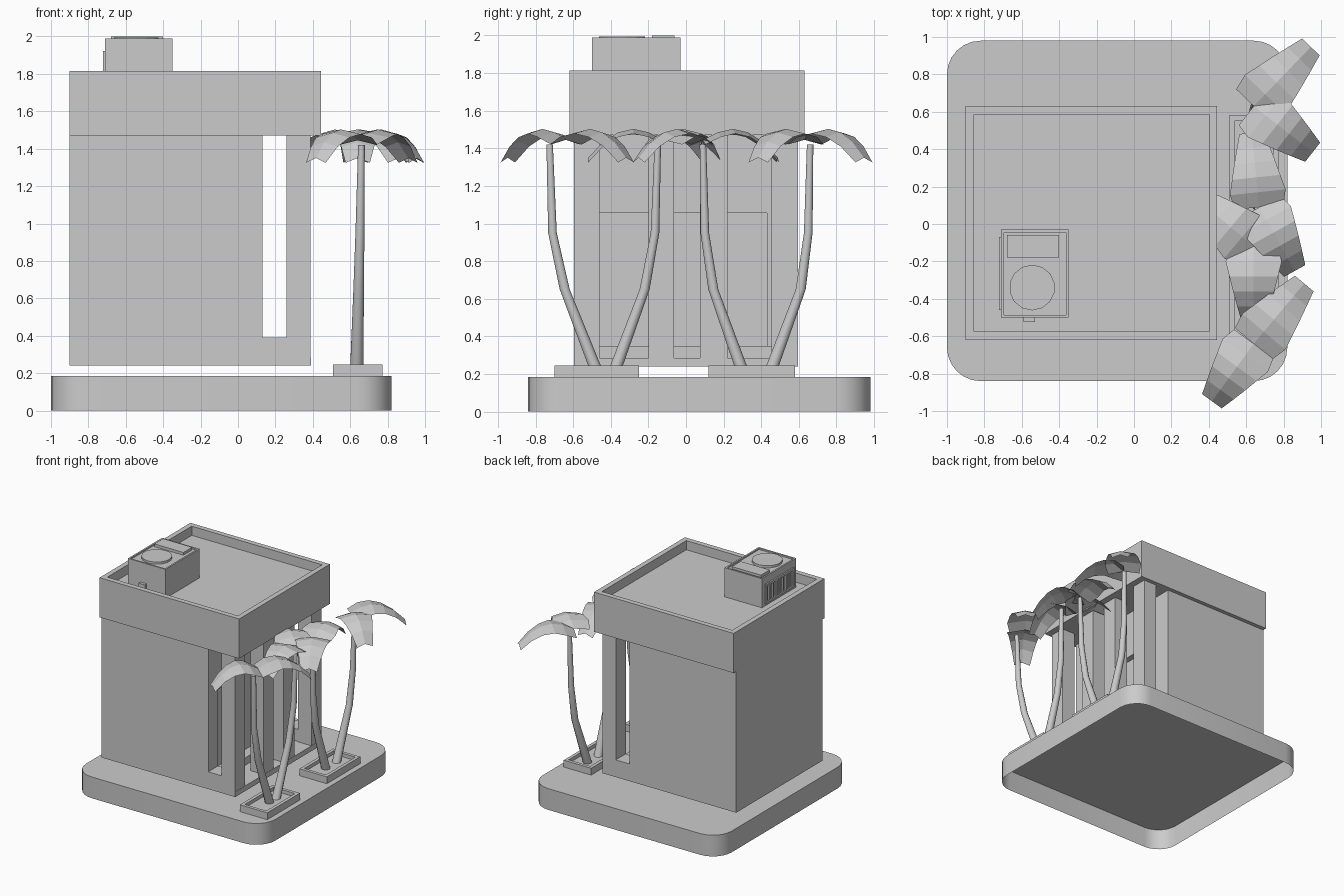
import bpy, bmesh
from math import sin, cos, pi, radians
from mathutils import Vector

if "Cube" in bpy.data.objects:
    bpy.data.objects.remove(bpy.data.objects["Cube"])


def finish(bm, name, normals=True):
    if normals:
        bmesh.ops.recalc_face_normals(bm, faces=bm.faces[:])
    me = bpy.data.meshes.new(name)
    bm.to_mesh(me)
    bm.free()
    ob = bpy.data.objects.new(name, me)
    bpy.context.collection.objects.link(ob)
    return ob


def smooth(ob, angle=35):
    bpy.ops.object.select_all(action='DESELECT')
    ob.select_set(True)
    bpy.context.view_layer.objects.active = ob
    bpy.ops.object.shade_smooth_by_angle(angle=radians(angle))


def box_bm(x0, x1, y0, y1, z0, z1):
    bm = bmesh.new()
    bmesh.ops.create_cube(bm, size=1)
    for v in bm.verts:
        v.co = ((x0 + x1) / 2 + v.co.x * (x1 - x0),
                (y0 + y1) / 2 + v.co.y * (y1 - y0),
                (z0 + z1) / 2 + v.co.z * (z1 - z0))
    return bm


def box(name, *dims):
    return finish(box_bm(*dims), name)


def tray(name, dims, rim, depth):
    """Box whose top is inset by a rim and sunk by a depth."""
    bm = box_bm(*dims)
    bm.normal_update()
    top = max(bm.faces, key=lambda f: f.calc_center_median().z)
    bmesh.ops.inset_region(bm, faces=[top], thickness=rim)
    res = bmesh.ops.extrude_face_region(bm, geom=[top])
    for v in [g for g in res['geom'] if isinstance(g, bmesh.types.BMVert)]:
        v.co.z -= depth
    if top.is_valid:
        bm.faces.remove(top)
    return finish(bm, name)


# Rounded plinth, open underneath
bm = bmesh.new()
pts = []
r = 0.18
for cx, cy, a0 in ((0.64, 0.80, 0), (-0.82, 0.80, 90), (-0.82, -0.66, 180), (0.64, -0.66, 270)):
    for i in range(7):
        a = radians(a0 + 15 * i)
        pts.append((cx + r * cos(a), cy + r * sin(a)))
low = [bm.verts.new((x, y, 0)) for x, y in pts]
high = [bm.verts.new((x, y, 0.185)) for x, y in pts]
bm.faces.new(high)
for i in range(len(pts)):
    j = (i + 1) % len(pts)
    bm.faces.new((low[i], low[j], high[j], high[i]))
smooth(finish(bm, "plinth"))

# Main block with a recessed entrance wall
box("main_block", -0.9, 0.08, -0.595, 0.595, 0.24, 1.47)
box("entrance_wall_left", 0.08, 0.13, -0.595, -0.46, 0.24, 1.47)
box("entrance_wall_right", 0.08, 0.13, 0.43, 0.595, 0.24, 1.47)
box("entrance_lintel", 0.08, 0.13, -0.46, 0.43, 1.055, 1.47)
box("entrance_step", 0.08, 0.17, -0.46, 0.46, 0.24, 0.35)

# Porch floor, end curbs and columns
box("porch_floor", 0.13, 0.39, -0.595, 0.595, 0.24, 0.285)
for s in (-1, 1):
    y0, y1 = sorted((s * 0.46, s * 0.595))
    box("porch_curb", 0.13, 0.26, y0, y1, 0.285, 0.39)
for y0, y1 in ((-0.595, -0.46), (-0.2, -0.065), (0.075, 0.22), (0.455, 0.595)):
    box("porch_column", 0.26, 0.388, y0, y1, 0.285, 1.47)

# Roof with parapet
tray("roof", (-0.9, 0.445, -0.62, 0.63, 1.47, 1.815), 0.063, 0.08)

# Rooftop air unit
tray("air_unit", (-0.71, -0.35, -0.5, -0.03, 1.735, 1.988), 0.02, 0.012)
box("air_unit_vent", -0.68, -0.4, -0.18, -0.06, 1.97, 2.0)
box("air_unit_pipe_box", -0.59, -0.53, -0.525, -0.5, 1.76, 1.815)
bm = bmesh.new()
bmesh.ops.create_cone(bm, cap_ends=True, segments=14, radius1=0.122, radius2=0.122, depth=0.03)
bmesh.ops.translate(bm, verts=bm.verts, vec=(-0.545, -0.34, 1.98))
finish(bm, "air_unit_fan")
for z in (1.755, 1.905):
    box("grille_rail", -0.722, -0.71, -0.46, -0.07, z, z + 0.018)
for i in range(9):
    y = -0.46 + i * 0.0465
    box("grille_slat", -0.722, -0.71, y, y + 0.018, 1.773, 1.905)

# Planters
for y0, y1 in ((-0.70, -0.25), (0.12, 0.58)):
    tray("planter", (0.508, 0.772, y0, y1, 0.185, 0.245), 0.04, 0.03)


def trunk(ys):
    """Bent tapering trunk through four heights."""
    bm = bmesh.new()
    rings = []
    for x, y, z, rad in zip((0.635, 0.645, 0.652, 0.66), ys,
                            (0.215, 0.65, 0.95, 1.42), (0.036, 0.028, 0.024, 0.018)):
        rings.append([bm.verts.new((x + rad * cos(i * pi / 5), y + rad * sin(i * pi / 5), z))
                      for i in range(10)])
    for a, b in zip(rings, rings[1:]):
        for i in range(10):
            j = (i + 1) % 10
            bm.faces.new((a[i], a[j], b[j], b[i]))
    bm.faces.new(rings[-1])
    smooth(finish(bm, "palm_trunk"), 40)


def frond(x, y, deg, length):
    """Arched leaf, creased along its midrib and narrowing to a blunt tip."""
    a = radians(deg)
    along, side = Vector((cos(a), sin(a), 0)), Vector((-sin(a), cos(a), 0))
    bm = bmesh.new()
    rows = []
    for s, z, w in ((0, 1.445, 0.13), (0.2, 1.485, 0.15), (0.4, 1.503, 0.13),
                    (0.6, 1.485, 0.11), (0.8, 1.435, 0.088), (1, 1.35, 0.065)):
        c = Vector((x, y, z)) + along * s * length
        drop = Vector((0, 0, 0.025))
        rows.append([bm.verts.new(p) for p in (c - side * w - drop, c, c + side * w - drop)])
    for p, q in zip(rows, rows[1:]):
        for i in (0, 1):
            bm.faces.new((p[i], q[i], q[i + 1], p[i + 1]))
    finish(bm, "palm_frond", False)


# Palms: trunk path in y, crown position, frond headings with lengths
palms = (
    ((-0.475, -0.645, -0.71, -0.725), (0.64, -0.64), ((234, 0.38), (50, 0.42))),
    ((-0.38, -0.22, -0.165, -0.15), (0.64, -0.12), ((140, 0.40), (270, 0.40))),
    ((0.30, 0.145, 0.10, 0.09), (0.67, 0.09), ((96, 0.40), (-61, 0.39))),
    ((0.45, 0.61, 0.65, 0.66), (0.64, 0.63), ((46, 0.44), (-38, 0.40))),
)
for ys, (cx, cy), leaves in palms:
    trunk(ys)
    for heading, length in leaves:
        frond(cx, cy, heading, length)
